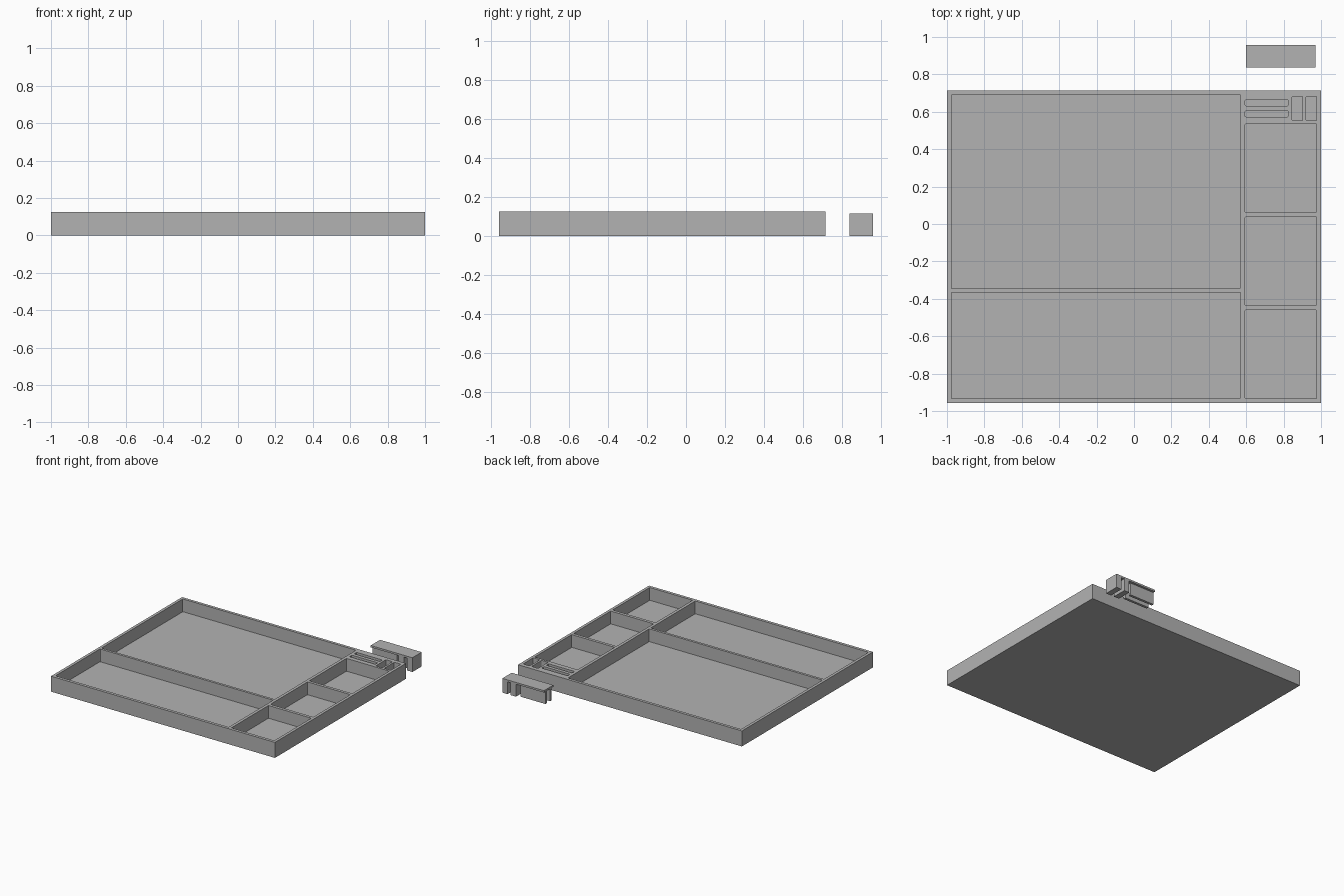
import bpy, bmesh
from mathutils import Matrix

default = bpy.data.objects.get("Cube")
if default:
    bpy.data.objects.remove(default, do_unlink=True)

grey = bpy.data.materials.new("grey plastic")
grey.use_nodes = True
grey.diffuse_color = (0.45, 0.45, 0.45, 1)
grey.node_tree.nodes["Principled BSDF"].inputs["Base Color"].default_value = (0.45, 0.45, 0.45, 1)


def add_box(bm, x0, x1, y0, y1, z0, z1, radius=0):
    """Add a box between limits, with optionally rounded upright edges."""
    size = Matrix.Diagonal((x1 - x0, y1 - y0, z1 - z0, 1))
    place = Matrix.Translation(((x0 + x1) / 2, (y0 + y1) / 2, (z0 + z1) / 2))
    verts = bmesh.ops.create_cube(bm, size=1, matrix=place @ size)["verts"]
    if radius:
        edges = {e for v in verts for e in v.link_edges
                 if abs(e.verts[0].co.z - e.verts[1].co.z) > 0.01}
        bmesh.ops.bevel(bm, geom=list(edges), offset=radius, segments=3,
                        profile=0.5, affect='EDGES')


def make_object(name, boxes, radius=0):
    bm = bmesh.new()
    for box in boxes:
        add_box(bm, *box, radius)
    mesh = bpy.data.meshes.new(name)
    bm.to_mesh(mesh)
    bm.free()
    mesh.materials.append(grey)
    obj = bpy.data.objects.new(name, mesh)
    bpy.context.collection.objects.link(obj)
    return obj


def carve(target, cutter):
    mod = target.modifiers.new("carve", 'BOOLEAN')
    mod.operation = 'DIFFERENCE'
    mod.solver = 'EXACT'
    mod.object = cutter
    bpy.context.view_layer.objects.active = target
    bpy.ops.object.modifier_apply(modifier=mod.name)
    bpy.data.objects.remove(cutter, do_unlink=True)


# Tray outline, then its compartments and the narrow lid slots
TOP, FLOOR = 0.125, 0.022
tray = make_object("tray", [(-1, 1, -0.957, 0.715, 0, TOP)])
pockets = [
    (-0.977, 0.57, -0.345, 0.692),
    (-0.977, 0.57, -0.933, -0.365),
]
pockets += [(0.594, 0.977, y, y + 0.473) for y in (-0.435, 0.062)]
pockets.append((0.594, 0.977, -0.933, -0.46))
pockets[2] = (0.594, 0.977, -0.435, 0.038)
slots = [(0.594, 0.825, y, y + 0.031) for y in (0.573, 0.632)]
slots += [(x, x + 0.058, 0.553, 0.682) for x in (0.844, 0.919)]
holes = [(*area, FLOOR, TOP + 0.1) for area in pockets + slots]
carve(tray, make_object("compartment_cutter", holes, radius=0.006))

# Loose lid standing behind the tray: a thin plate on four prongs
LID_TOP, PLATE = 0.115, 0.1
make_object("lid_plate", [(0.599, 0.971, 0.838, 0.957, PLATE, LID_TOP)])
make_object("lid_long_prongs",
            [(0.599, 0.82, y, y + 0.021, 0, PLATE) for y in (0.858, 0.917)])
make_object("lid_end_prongs",
            [(x, x + 0.047, 0.838, 0.957, 0, PLATE) for x in (0.849, 0.924)])
